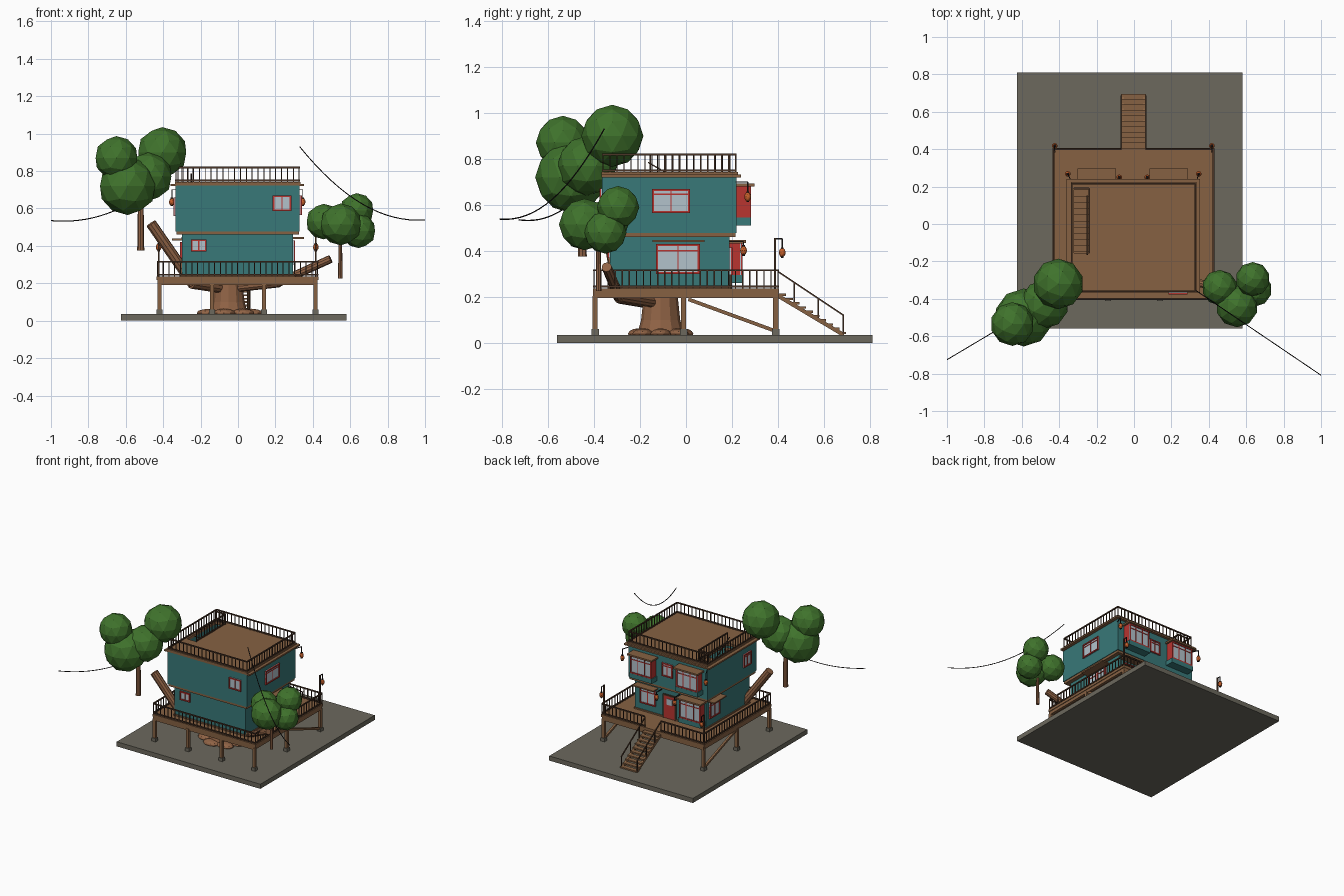
import bpy, bmesh, math
from mathutils import Vector, Matrix

if "Cube" in bpy.data.objects:
    bpy.data.objects.remove(bpy.data.objects["Cube"])

def mat(name, r, g, b):
    m = bpy.data.materials.new(name)
    m.diffuse_color = (r, g, b, 1)
    m.use_nodes = True
    m.node_tree.nodes["Principled BSDF"].inputs["Base Color"].default_value = m.diffuse_color
    return m

STONE = mat("grey_stone", .15, .14, .11)
WOOD = mat("plank_brown", .24, .12, .055)
BARK = mat("bark_brown", .28, .125, .06)
DARK = mat("dark_wood", .07, .036, .02)
TEAL = mat("teal_paint", .04, .19, .19)
RED = mat("red_paint", .48, .035, .03)
GLASS = mat("pale_glass", .45, .54, .60)
GREEN = mat("leaf_green", .05, .17, .025)
ORANGE = mat("lantern_orange", .58, .12, .025)
BLACK = mat("black_iron", .012, .01, .01)

def finish(name, bm, material):
    me = bpy.data.meshes.new(name)
    bmesh.ops.recalc_face_normals(bm, faces=bm.faces)
    bm.to_mesh(me)
    bm.free()
    me.materials.append(material)
    ob = bpy.data.objects.new(name, me)
    bpy.context.collection.objects.link(ob)
    return ob

def boxes(name, material, items, M=Matrix()):
    """Axis-aligned boxes (x0, x1, y0, y1, z0, z1), then moved by M."""
    bm = bmesh.new()
    for x0, x1, y0, y1, z0, z1 in items:
        T = Matrix.Translation(((x0 + x1) / 2, (y0 + y1) / 2, (z0 + z1) / 2))
        S = Matrix.Diagonal((x1 - x0, y1 - y0, z1 - z0, 1))
        bmesh.ops.create_cube(bm, size=1, matrix=M @ T @ S)
    return finish(name, bm, material)

def beams(name, material, items, r, sides=4, r2=None):
    """Prisms between pairs of points."""
    bm = bmesh.new()
    for a, b in items:
        a, b = Vector(a), Vector(b)
        d = b - a
        R = d.to_track_quat('Z', 'Y').to_matrix().to_4x4()
        if sides == 4:
            R = R @ Matrix.Rotation(math.pi / 4, 4, 'Z')
        bmesh.ops.create_cone(bm, cap_ends=True, segments=sides, radius1=r, radius2=r2 or r,
                              depth=d.length, matrix=Matrix.Translation((a + b) / 2) @ R)
    return finish(name, bm, material)

def blobs(name, material, items, sub=2):
    """Low-poly balls (x, y, z, rx, ry, rz)."""
    bm = bmesh.new()
    for x, y, z, rx, ry, rz in items:
        bmesh.ops.create_icosphere(bm, subdivisions=sub, radius=1, matrix=Matrix.Translation((x, y, z))
                                   @ Matrix.Diagonal((rx, ry, rz, 1)))
    return finish(name, bm, material)

def railing(name, a, b, z, h, step=.031):
    a, b = Vector((*a, z)), Vector((*b, z))
    up = Vector((0, 0, h))
    n = max(1, round((b - a).length / step))
    pts = [a.lerp(b, i / n) for i in range(n + 1)]
    beams(name + "_balusters", DARK, [(p, p + up) for p in pts], .0036)
    beams(name + "_rails", DARK, [(a + up, b + up), (a + up * .12, b + up * .12)], .006)

def window(name, pos, angle, w, h, bars=1, transom=True):
    """Red-framed window; local +y points out of the wall."""
    M = Matrix.Translation(pos) @ Matrix.Rotation(math.radians(angle), 4, 'Z')
    a, b, t = w / 2, h / 2, .009
    boxes(name + "_glass", GLASS, [(-a, a, -.003, .004, -b, b)], M)
    fr = [(-a, -a + t, -.003, .01, -b, b), (a - t, a, -.003, .01, -b, b),
          (-a, a, -.003, .01, -b, -b + t), (-a, a, -.003, .01, b - t, b)]
    fr += [(x - .003, x + .003, -.003, .007, -b, b) for x in
           (-a + w * (i + 1) / (bars + 1) for i in range(bars))]
    if transom:
        fr.append((-a, a, -.003, .007, b * .5, b * .5 + .006))
    boxes(name + "_frame", RED, fr, M)

# Ground slab and post feet
boxes("ground_slab", STONE, [(-.625, .58, -.56, .81, 0, .035)])
posts = [(x, -.395) for x in (-.42, -.14, .14, .415)] + [(x, y) for x in (-.42, .415) for y in (-.01, .39)]
boxes("post_feet", STONE, [(x - .016, x + .016, y - .016, y + .016, .03, .06) for x, y in posts])
boxes("deck_posts", WOOD, [(x - .011, x + .011, y - .011, y + .011, .055, .205) for x, y in posts])
beams("deck_braces", WOOD, [((x, .01, .19), (x, .38, .055)) for x in (-.42, .415)], .011)

# Deck
boxes("deck_floor", WOOD, [(-.435, .43, -.405, .405, .218, .236)])
boxes("deck_beams", WOOD, [(-.43, .425, y - .01, y + .01, .192, .22) for y in (-.395, -.01, .392)]
      + [(x - .01, x + .01, -.4, .4, .195, .22) for x in (-.42, -.14, .14, .415)])
L, R_, F, B = -.43, .425, -.4, .4
for i, (a, b) in enumerate([((L, F), (R_, F)), ((L, F), (L, B)), ((R_, F), (R_, B)),
                            ((L, B), (-.07, B)), ((.065, B), (R_, B))]):
    railing("deck_railing_%d" % i, a, b, .236, .08)

# Entry stairs
N = 10
boxes("entry_steps", WOOD, [(-.07, .065, .40 + .029 * i, .435 + .029 * i, .205 - .0185 * i, .215 - .0185 * i)
                            for i in range(N)])
beams("stair_stringers", WOOD, [((x, .4, .205), (x, .685, .035)) for x in (-.062, .057)], .012)
st = []
for x in (-.068, .063):
    st.append(((x, .40, .31), (x, .685, .12)))
    st += [((x, y, .225 - (y - .4) * .66), (x, y, .31 - (y - .4) * .667)) for y in (.47, .575, .683)]
beams("stair_handrails", DARK, st, .005)

# Supporting tree trunk, roots and cut limbs
beams("trunk_base", BARK, [((-.05, -.11, .03), (-.05, -.11, .10))], .105, 12, .085)
beams("trunk_top", BARK, [((-.05, -.11, .10), (-.05, -.11, .22))], .085, 12, .072)
blobs("roots", BARK, [(-.05 + .12 * math.cos(t), -.11 + .1 * math.sin(t), .04, .065, .045, .024)
                      for t in (i * math.tau / 7 for i in range(7))])
beams("left_limb", BARK, [((-.05, -.11, .17), (-.25, -.29, .2)), ((-.24, -.285, .195), (-.465, -.34, .52))], .029, 10)
beams("right_limb", BARK, [((-.05, -.11, .17), (.22, -.29, .2)), ((.21, -.29, .2), (.495, -.345, .33))], .022, 10)

# House walls, hollow storeys
def storey(name, x0, x1, y0, y1, z0, z1, t=.012):
    boxes(name, TEAL, [(x0, x1, y0, y0 + t, z0, z1), (x0, x1, y1 - t, y1, z0, z1),
                       (x0, x0 + t, y0, y1, z0, z1), (x1 - t, x1, y0, y1, z0, z1)])
storey("lower_walls", -.30, .295, -.33, .19, .236, .465)
storey("upper_walls", -.335, .33, -.365, .22, .478, .725)
boxes("upper_floor", WOOD, [(-.33, .325, -.36, .215, .46, .479)])
boxes("base_trim", WOOD, [(-.306, .301, -.336, .196, .234, .246)])

# Roof with stairwell opening
hx0, hx1, hy0, hy1 = -.32, -.24, -.155, .19
boxes("roof_deck", WOOD, [(-.337, hx0, -.367, .225, .722, .742), (hx1, .333, -.367, .225, .722, .742),
                          (hx0, hx1, -.367, hy0, .722, .742), (hx0, hx1, hy1, .225, .722, .742)])
boxes("roof_eaves", WOOD, [(-.362, -.33, -.367, .24, .72, .731), (.325, .354, -.367, .24, .72, .731),
                           (-.362, .354, .215, .24, .72, .731)])
for i, (a, b) in enumerate([((-.332, -.36), (.327, -.36)), ((-.332, .216), (.327, .216)),
                            ((-.332, -.36), (-.332, .216)), ((.327, -.36), (.327, .216)),
                            ((hx1, hy0), (hx1, hy1)), ((hx0, hy1), (hx1, hy1))]):
    railing("roof_railing_%d" % i, a, b, .74, .079)
boxes("inner_steps", WOOD, [(hx0, hx1, -.15 + .033 * i, -.115 + .033 * i, .70 - .025 * i, .71 - .025 * i)
                            for i in range(9)])
beams("inner_handrail", DARK, [((hx1 - .01, -.165, .785), (hx1 - .01, .15, .6))], .004)

# Plain windows
window("front_upper_window", (.235, -.366, .628), 180, .10, .085, transom=False)
window("front_lower_window", (-.21, -.331, .402), 180, .085, .065, transom=False)
window("right_upper_window", (.331, -.065, .617), -90, .165, .105)
window("right_lower_window", (.296, -.035, .365), -90, .19, .13)
window("left_upper_window", (-.336, -.25, .61), 90, .09, .10)
window("left_lower_window", (-.301, .09, .36), 90, .12, .12)
window("back_upper_window", (0, .221, .615), 0, .09, .10)
window("back_lower_window", (.185, .191, .355), 0, .13, .12)

# Awnings over lower windows
boxes("window_awnings", WOOD, [(.29, .352, -.145, .08, .438, .447), (-.352, -.29, .015, .165, .43, .439),
                               (.1, .275, .185, .25, .432, .441)])

# Bay windows on the entry side
def bay(name, x, y, z0, z1, d):
    w = .095
    boxes(name + "_panel", TEAL, [(x - w, x + w, y - .01, y + d + .008, z0, z0 + .035)])
    boxes(name + "_body", RED, [(x - w + .006, x + w - .006, y - .01, y + d - .004, z0 + .03, z1)])
    window(name + "_face", (x, y + d - .003, (z0 + .035 + z1) / 2), 0, 2 * w - .012, z1 - z0 - .035, 2)
    boxes(name + "_cap", WOOD, [(x - w - .008, x + w + .008, y - .01, y + d + .022, z1, z1 + .012)])
bay("upper_bay_right", .185, .22, .51, .68, .055)
bay("upper_bay_left", -.2, .22, .51, .68, .055)
bay("lower_bay_left", -.2, .19, .26, .435, .048)

# Front door
boxes("door", RED, [(-.045, .045, .185, .197, .236, .405)])
boxes("door_pane", GLASS, [(-.024, .024, .19, .2, .34, .385)])
boxes("door_trim", DARK, [(-.055, -.045, .185, .2, .236, .415), (.045, .055, .185, .2, .236, .415),
                          (-.055, .055, .185, .2, .405, .415)])

# Lanterns with iron brackets
def lantern(name, x, y, z, s, root):
    blobs(name + "_glow", ORANGE, [(x, y, z, .015 * s, .015 * s, .021 * s)])
    boxes(name + "_caps", BLACK, [(x - .006, x + .006, y - .006, y + .006, z + k * .02 * s - .003, z + k * .02 * s + .003)
                                  for k in (-1, 1)])
    top = root[2]
    beams(name + "_bracket", BLACK, [((x, y, z), (x, y, top)), (root, (x, y, top))], .0035)
for side, s in (("left", -1), ("right", 1)):
    lantern("eave_lantern_" + side, s * .35 - .004, .268, .635, 1, (s * .33, .215, .70))
    lantern("post_lantern_" + side, s * .42 - .004, .418, .393, 1, (s * .42 - .004, .385, .453))
    lantern("door_lantern_" + side, s * .075 - .004, .25, .402, 1, (s * .075 - .004, .185, .44))
    beams("lantern_post_" + side, DARK, [((s * .42 - .004, .387, .23), (s * .42 - .004, .387, .456))], .007)

# Leafy crowns on stub trunks
def crown(name, balls):
    blobs(name, GREEN, [(x, y, z, r, r, r) for x, y, z, r in balls])
crown("left_crown", [(-.405, -.32, .90, .135), (-.65, -.535, .87, .117), (-.59, -.5, .72, .155), (-.48, -.43, .77, .13)])
crown("right_crown", [(.458, -.34, .53, .095), (.635, -.295, .59, .092), (.55, -.44, .515, .112), (.645, -.35, .48, .092)])
beams("left_crown_trunk", BARK, [((-.52, -.45, .375), (-.52, -.45, .7))], .019, 8, .014)
beams("right_crown_trunk", BARK, [((.547, -.38, .225), (.547, -.38, .48))], .012, 8, .009)

# Sagging wires
def wire(name, p, q, low, power=2):
    pts = []
    for i in range(17):
        t = i / 16
        v = Vector(p).lerp(Vector(q), t)
        v.z = q[2] + (p[2] - q[2]) * (1 - t) ** power - low * math.sin(math.pi * t)
        pts.append(v)
    beams(name, BLACK, list(zip(pts, pts[1:])), .0028, 6)
wire("right_wire", (.33, -.355, .93), (.999, -.808, .538), .012)
wire("left_wire", (-.52, -.44, .66), (-.999, -.725, .535), .012)
